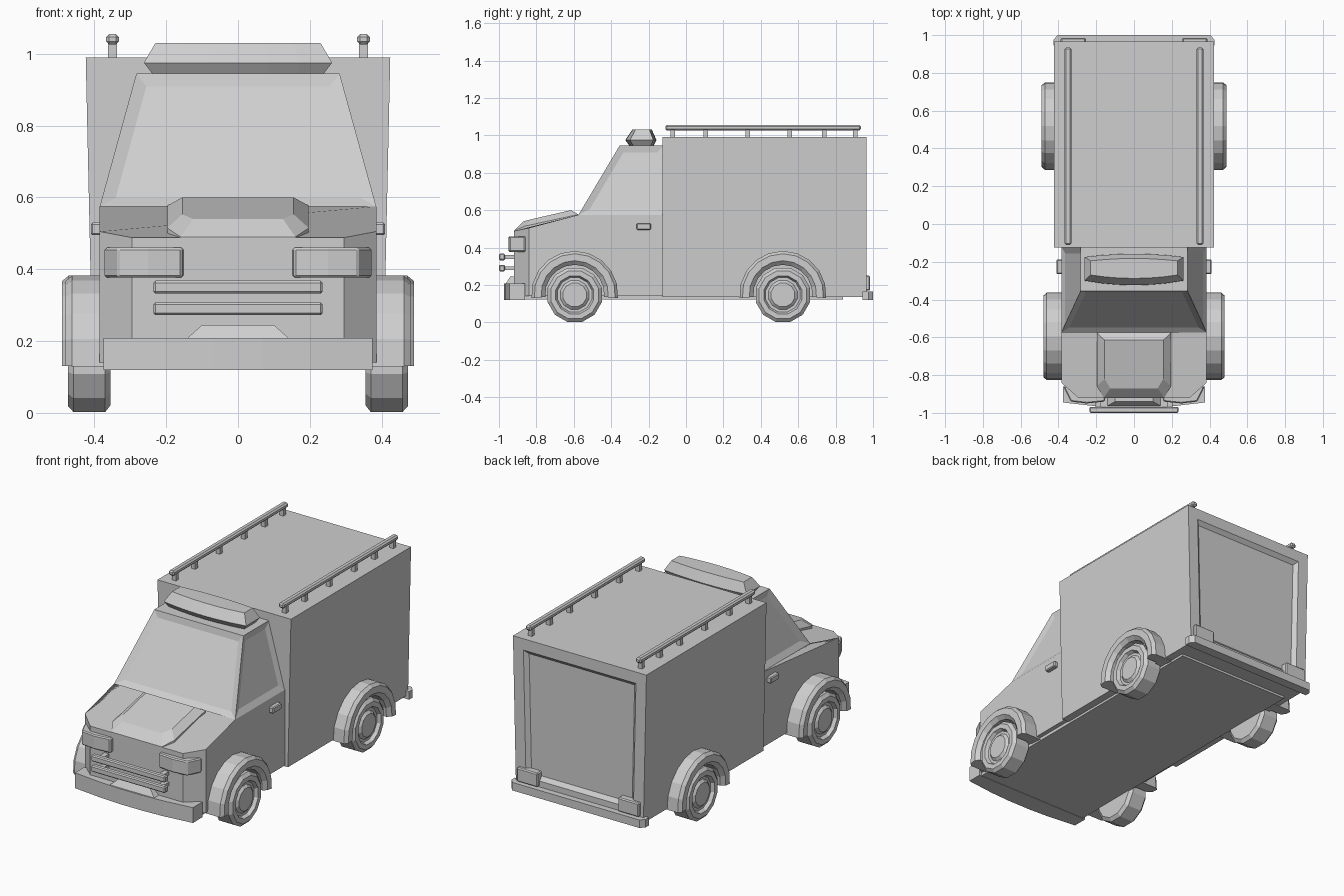
import bpy, bmesh, math
from mathutils import Vector

cube = bpy.data.objects.get("Cube")
if cube:
    bpy.data.objects.remove(cube, do_unlink=True)

grey = bpy.data.materials.new("plain_grey")
grey.use_nodes = True
grey.diffuse_color = (0.62, 0.62, 0.62, 1)
grey.node_tree.nodes["Principled BSDF"].inputs["Base Color"].default_value = (0.62, 0.62, 0.62, 1)


def loft(name, rings, panels=None, steps=()):
    """Skin matching rings, cap both ends, then recess the faces picked by panels."""
    bm = bmesh.new()
    rows = [[bm.verts.new(p) for p in ring] for ring in rings]
    n = len(rows[0])
    for a, b in zip(rows, rows[1:]):
        for i in range(n):
            j = (i + 1) % n
            bm.faces.new((a[i], a[j], b[j], b[i]))
    bm.faces.new(rows[0])
    bm.faces.new(rows[-1])
    bmesh.ops.recalc_face_normals(bm, faces=bm.faces)
    if panels:
        bm.normal_update()
        chosen = [f for f in bm.faces if panels(f.normal)]
        for thickness, depth in steps:
            bmesh.ops.inset_individual(bm, faces=chosen, thickness=thickness,
                                       depth=depth, use_even_offset=True)
    mesh = bpy.data.meshes.new(name)
    bm.to_mesh(mesh)
    bm.free()
    mesh.materials.append(grey)
    obj = bpy.data.objects.new(name, mesh)
    bpy.context.collection.objects.link(obj)
    return obj


def rect(hx, y0, y1, z):
    return [(-hx, y0, z), (hx, y0, z), (hx, y1, z), (-hx, y1, z)]


def box(name, x, y, z, bevel=0):
    ring = lambda h: [(x[0], y[0], h), (x[1], y[0], h), (x[1], y[1], h), (x[0], y[1], h)]
    obj = loft(name, [ring(z[0]), ring(z[1])])
    if bevel:
        mod = obj.modifiers.new("Bevel", "BEVEL")
        mod.width, mod.segments = bevel, 1
    return obj


def mirrored(half):
    """Complete a half outline across x = 0."""
    return half + [(-p[0],) + tuple(p[1:]) for p in reversed(half)]


def plan(name, outline, z0, z1):
    return loft(name, [[(x, y, z0) for x, y in outline], [(x, y, z1) for x, y in outline]])


# Cargo body with a recessed rear door
loft("cargo_body", [rect(0.405, -0.125, 0.965, 0.135), rect(0.424, -0.125, 0.965, 0.99)],
     lambda n: n.y > 0.9, [(0.065, 0), (0.022, -0.02)])
box("chassis_floor", (-0.36, 0.36), (-0.87, 0.84), (0.122, 0.16))

# Cab: lower shell with sloping hood, then the glasshouse
shell = [(0.385, -0.12, 0.575), (0.385, -0.575, 0.575), (0.385, -0.84, 0.505), (0.295, -0.92, 0.488)]
top = mirrored(shell)
loft("cab_shell", [[(x, y, 0.14) for x, y, z in top], top])
loft("cab_glasshouse", [rect(0.385, -0.575, -0.12, 0.575), rect(0.283, -0.355, -0.12, 0.945)],
     lambda n: abs(n.z) < 0.9 and n.y < 0.5, [(0.035, -0.012)])

# Raised hood scoop
loft("hood_scoop", [
    mirrored([(0.197, -0.575, 0.56), (0.197, -0.86, 0.49), (0.16, -0.92, 0.48)]),
    mirrored([(0.197, -0.575, 0.577), (0.197, -0.86, 0.515), (0.16, -0.92, 0.49)]),
    mirrored([(0.155, -0.615, 0.6), (0.155, -0.82, 0.553), (0.125, -0.87, 0.54)])])


# Roof lamp bar, bowed in plan
def bar_ring(hx, front, back, bow, z):
    xs = [hx * k / 3 for k in range(-3, 4)]
    curve = lambda x: bow * (1 - (x / hx) ** 2)
    return ([(x, front - curve(x), z) for x in xs]
            + [(x, back + curve(x) * 0.7, z) for x in reversed(xs)])


loft("roof_lamp_bar", [bar_ring(0.235, -0.28, -0.19, 0.02, 0.94),
                       bar_ring(0.262, -0.3, -0.175, 0.024, 0.975),
                       bar_ring(0.23, -0.27, -0.195, 0.018, 1.03)])

# Front bumper with a raised centre
outline = [(0.375, -0.86), (0.375, -0.945), (0.2, -0.965), (0.07, -0.972)]
plan("front_bumper", mirrored(outline), 0.12, 0.208)
loft("bumper_riser", [rect(0.15, -0.968, -0.9, 0.2), rect(0.1, -0.94, -0.9, 0.245)])

# Grille guard bars
for label, z in (("upper", 0.35), ("lower", 0.29)):
    box(label + "_guard_bar", (-0.236, 0.236), (-1, -0.968), (z - 0.018, z + 0.018), 0.006)
    for side, x in (("left", 0.19), ("right", -0.19)):
        box(f"{side}_{label}_guard_mount", (x - 0.015, x + 0.015), (-0.975, -0.9),
            (z - 0.01, z + 0.01))


def wheel(name, s, y):
    profile = [(0.355, 0.13), (0.37, 0.15), (0.458, 0.15), (0.474, 0.132), (0.474, 0.105),
               (0.455, 0.095), (0.455, 0.08), (0.468, 0.065)]
    angles = [math.radians(15 + 30 * k) for k in range(12)]
    loft(name, [[(s * x, y + r * math.cos(a), 0.147 + r * math.sin(a)) for a in angles]
                for x, r in profile])


def fender(name, s, y, outer):
    profile = [(0.158, 0.34), (0.232, 0.34), (0.232, outer - 0.018), (0.217, outer),
               (0.18, outer), (0.158, outer - 0.02)]
    angles = [math.radians(-5 + 19 * k) for k in range(11)]
    loft(name, [[(s * x, y + r * math.cos(a), 0.15 + r * math.sin(a)) for r, x in profile]
                for a in angles])


# Parts repeated on both sides
for side, s in (("left", 1), ("right", -1)):
    for end, y, outer in (("front", -0.595, 0.48), ("rear", 0.518, 0.49)):
        wheel(f"{side}_{end}_wheel", s, y)
        fender(f"{side}_{end}_fender", s, y, outer)

    # Headlight wrapping round the corner
    lamp = [(0.148, -0.9), (0.155, -0.94), (0.25, -0.95), (0.335, -0.94), (0.374, -0.86), (0.3, -0.85)]
    light = plan(side + "_headlight", [(s * x, y) for x, y in lamp], 0.377, 0.46)
    mod = light.modifiers.new("Bevel", "BEVEL")
    mod.width, mod.segments = 0.006, 1

    box(side + "_door_handle", sorted((s * 0.375, s * 0.41)), (-0.265, -0.187), (0.495, 0.53), 0.005)
    box(side + "_tail_lamp", sorted((s * 0.255, s * 0.388)), (0.94, 0.985), (0.17, 0.25), 0.006)

    # Roof rail on posts
    box(side + "_roof_rail", sorted((s * 0.332, s * 0.367)), (-0.11, 0.935), (1.026, 1.055), 0.008)
    for k, y in enumerate((-0.07, 0.105, 0.33, 0.555, 0.74, 0.905)):
        box(f"{side}_rail_post_{k + 1}", sorted((s * 0.337, s * 0.362)),
            (y - 0.012, y + 0.012), (0.985, 1.03))

# Rear bumper with chamfered ends
plan("rear_bumper", mirrored([(0.426, 0.945), (0.426, 0.975), (0.405, 1.0)]), 0.12, 0.166)
